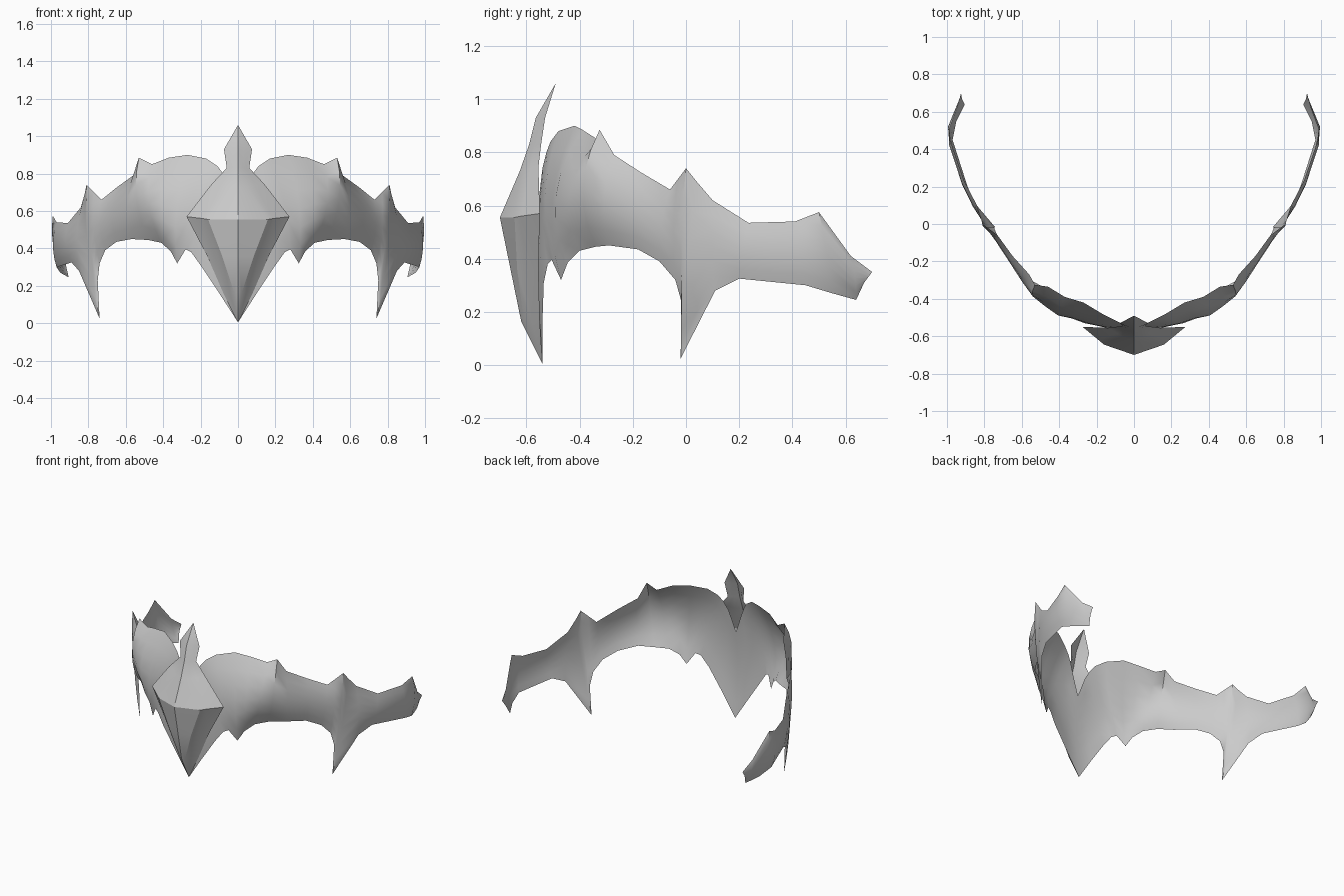
import bpy
import math
from mathutils import Vector

default_cube = bpy.data.objects.get("Cube")
if default_cube:
    bpy.data.objects.remove(default_cube, do_unlink=True)

# One plain metal colour
metal = bpy.data.materials.new("pale_grey_metal")
metal.use_nodes = True
colour = (0.6, 0.6, 0.6, 1)
metal.diffuse_color = colour
metal.node_tree.nodes["Principled BSDF"].inputs["Base Color"].default_value = colour


def build_sheet(name, columns, smooth_angle):
    """Bridge neighbouring columns of points with faces and mirror the half sheet."""
    rows = len(columns[0])
    verts = [point for column in columns for point in column]
    faces = []
    for c in range(len(columns) - 1):
        for r in range(rows - 1):
            a = c * rows + r
            faces.append((a, a + 1, a + rows + 1, a + rows))
    mesh = bpy.data.meshes.new(name)
    mesh.from_pydata(verts, [], faces)
    mesh.materials.append(metal)
    sheet = bpy.data.objects.new(name, mesh)
    bpy.context.collection.objects.link(sheet)

    bpy.ops.object.select_all(action='DESELECT')
    sheet.select_set(True)
    bpy.context.view_layer.objects.active = sheet
    # Weld the points where columns meet, then mirror
    bpy.ops.object.mode_set(mode='EDIT')
    bpy.ops.mesh.select_all(action='SELECT')
    bpy.ops.mesh.remove_doubles(threshold=0.001)
    bpy.ops.object.mode_set(mode='OBJECT')
    mirror = sheet.modifiers.new("mirror_halves", 'MIRROR')
    mirror.use_clip = True
    bpy.ops.object.modifier_apply(modifier=mirror.name)
    bpy.ops.object.shade_smooth_by_angle(angle=math.radians(smooth_angle))
    return sheet


# Curved band: upper rim with points, from the middle round to the end
band_top = [
    (0, -.55, .6), (.05, -.54, .74), (.08, -.525, .8), (.11, -.51, .84),
    (.17, -.48, .88), (.27, -.42, .9), (.37, -.39, .885), (.46, -.335, .85),
    (.53, -.325, .885), (.56, -.27, .79), (.65, -.17, .725), (.73, -.06, .66),
    (.77, -.03, .7), (.81, 0, .74), (.82, .04, .69), (.84, .1, .62),
    (.91, .235, .535), (.97, .41, .54), (.99, .5, .575), (.945, .62, .41),
    (.925, .7, .35),
]
# Lower rim with the hanging spikes
band_bottom = [
    (0, -.54, .005), (.1, -.54, .16), (.2, -.535, .31), (.25, -.52, .38),
    (.28, -.505, .395), (.325, -.47, .32), (.36, -.445, .385), (.41, -.4, .43),
    (.48, -.34, .445), (.57, -.29, .45), (.65, -.18, .435), (.71, -.1, .39),
    (.74, -.04, .32), (.75, -.015, .23), (.74, -.02, .025), (.85, .11, .28),
    (.89, .2, .325), (.97, .45, .3), (.95, .55, .27), (.905, .64, .245),
    (.92, .67, .31),
]


def band_columns(top, bottom, rows=6):
    """Bow each column outward, most strongly beside the centrepiece."""
    tops = [Vector(p) for p in top]
    bottoms = [Vector(p) for p in bottom]
    middles = [(a + b) / 2 for a, b in zip(tops, bottoms)]
    last = len(tops) - 1
    columns = []
    for i, (a, b) in enumerate(zip(tops, bottoms)):
        along = middles[min(i + 1, last)] - middles[max(i - 1, 0)]
        outward = Vector((along.y, -along.x, 0)).normalized()
        if i == 0:
            outward = Vector((0, -1, 0))
        bulge = .02 + .065 * math.exp(-((i - 6.5) / 2.5) ** 2)
        if i == last:
            bulge = 0
        column = []
        for r in range(rows + 1):
            t = r / rows
            column.append(a.lerp(b, t) + outward * bulge * 4 * t * (1 - t))
        columns.append(column)
    return columns


build_sheet("curved_band", band_columns(band_top, band_bottom), 40)

# Centrepiece: folded crest, kite-shaped boss and flared plate
crest_tip = (0, -.49, 1.06)
lower_tip = (0, -.54, .005)
ridge = [(0, -.565, .93), (0, -.59, .83), (0, -.625, .73),
         (0, -.7, .555), (0, -.66, .36), (0, -.62, .165)]
boss_edge = [(.03, -.55, .93), (.03, -.57, .83), (.05, -.61, .73),
             (.16, -.645, .555), (.085, -.635, .36), (.02, -.61, .165)]
boss_foot = [(.055, -.54, .93), (.045, -.555, .83), (.09, -.585, .74),
             (.19, -.62, .56), (.11, -.595, .36), (.045, -.58, .165)]
plate_edge = [(.075, -.53, .93), (.06, -.545, .83), (.14, -.555, .745),
              (.275, -.55, .57), (.165, -.555, .36), (.08, -.55, .165)]
centre_columns = [[crest_tip] + line + [lower_tip]
                  for line in (ridge, boss_edge, boss_foot, plate_edge)]
build_sheet("centrepiece", centre_columns, 25)
